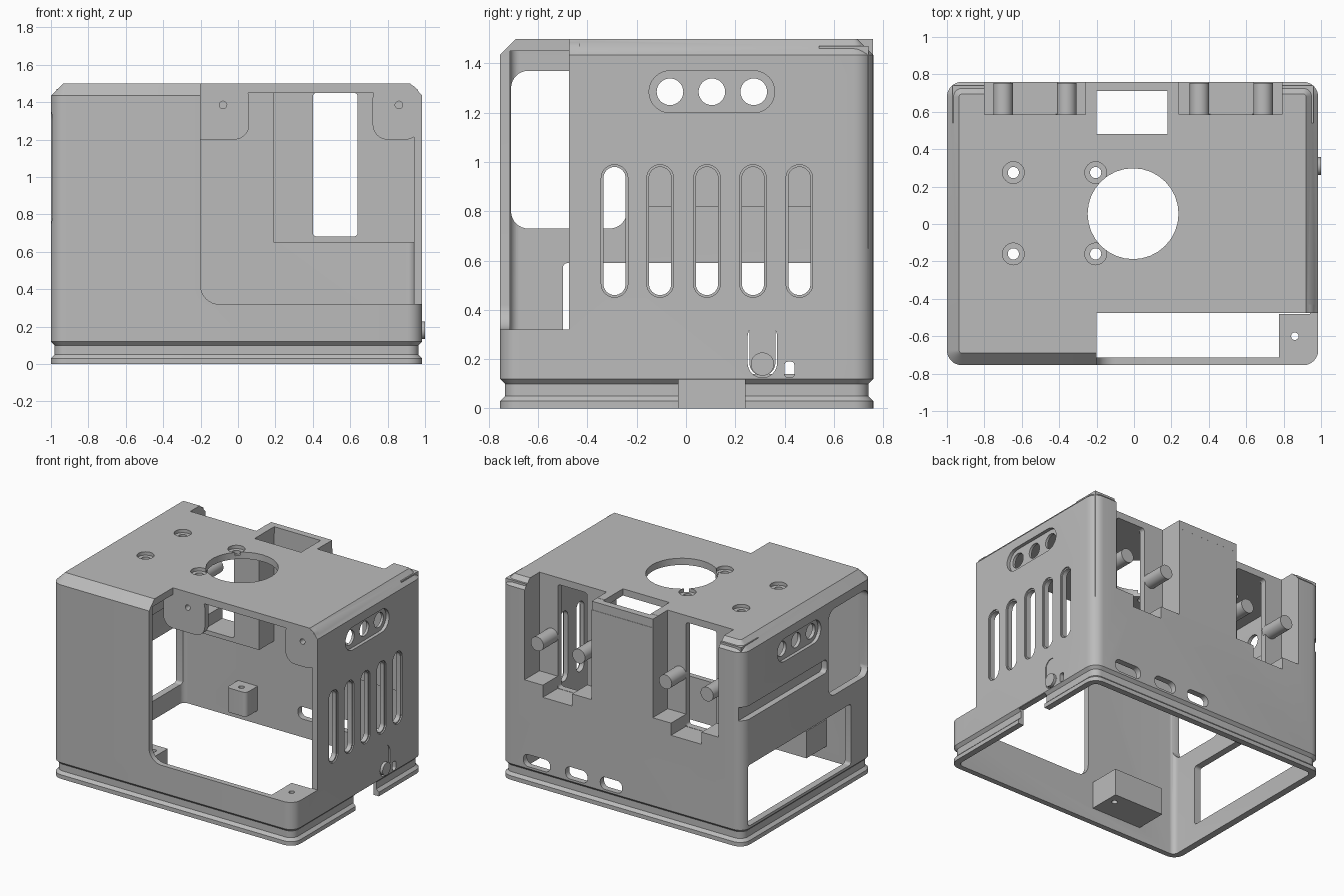
import bpy, bmesh, math
from mathutils import Vector

if "Cube" in bpy.data.objects:
    bpy.data.objects.remove(bpy.data.objects["Cube"], do_unlink=True)

grey = bpy.data.materials.new("plain_grey")
grey.use_nodes = True
grey.diffuse_color = (0.5, 0.5, 0.5, 1)
grey.node_tree.nodes["Principled BSDF"].inputs["Base Color"].default_value = (0.5, 0.5, 0.5, 1)


def outline(u0, u1, v0, v1, r, steps=8):
    """Rounded rectangle as a counter-clockwise list of points."""
    if r <= 0:
        return [(u0, v0), (u1, v0), (u1, v1), (u0, v1)]
    pts = []
    corners = [(u1 - r, v1 - r), (u0 + r, v1 - r), (u0 + r, v0 + r), (u1 - r, v0 + r)]
    for i, (cu, cv) in enumerate(corners):
        for k in range(steps + 1):
            a = math.pi / 2 * (i + k / steps)
            pts.append((cu + r * math.cos(a), cv + r * math.sin(a)))
    return pts


def loft(name, rings):
    """Closed solid through rings that have equal point counts."""
    bm = bmesh.new()
    loops = [[bm.verts.new(p) for p in ring] for ring in rings]
    n = len(loops[0])
    for a, b in zip(loops, loops[1:]):
        for i in range(n):
            j = (i + 1) % n
            bm.faces.new((a[i], a[j], b[j], b[i]))
    bm.faces.new(loops[0])
    bm.faces.new(loops[-1])
    bmesh.ops.remove_doubles(bm, verts=bm.verts, dist=0.0001)
    bmesh.ops.recalc_face_normals(bm, faces=bm.faces)
    mesh = bpy.data.meshes.new(name)
    bm.to_mesh(mesh)
    bm.free()
    mesh.materials.append(grey)
    ob = bpy.data.objects.new(name, mesh)
    bpy.context.collection.objects.link(ob)
    return ob


def prism(axis, u, v, depth, r=0, name="tool"):
    """Rounded bar along an axis; u and v are the other two axes in order."""
    def place(p, d):
        return {"x": (d, *p), "y": (p[0], d, p[1]), "z": (*p, d)}[axis]
    pts = outline(*u, *v, r)
    return loft(name, [[place(p, d) for p in pts] for d in depth])


def disc(axis, cu, cv, r, depth, name="tool"):
    return prism(axis, (cu - r, cu + r), (cv - r, cv + r), depth, r, name)


def combine(tool, operation):
    mod = housing.modifiers.new("bool", "BOOLEAN")
    mod.operation = operation
    mod.solver = "EXACT"
    mod.object = tool
    bpy.context.view_layer.objects.active = housing
    bpy.ops.object.modifier_apply(modifier=mod.name)
    bpy.data.objects.remove(tool, do_unlink=True)


def cut(tool):
    combine(tool, "DIFFERENCE")


def add(tool):
    combine(tool, "UNION")


# Outer body with a grooved foot and a chamfered top
L, R, F, B = -1.0, 0.985, -0.755, 0.76
levels = [(0, 0), (0, 0.03), (0.02, 0.05), (0.02, 0.1), (0, 0.12), (0, 1.435), (0.065, 1.5)]
housing = loft("housing", [[(x, y, z) for x, y in
                            outline(L + i, R - i, F + i, B - i, 0.08 - i)] for i, z in levels])
# Full-height block in the middle of the back, then the hollow inside
add(prism("z", (-0.26, 0.24), (0.5, 0.759), (1.2, 1.499)))
cut(prism("z", (-0.95, 0.94), (-0.715, 0.715), (-0.1, 1.45), 0.04))

# Rear pockets: inner casing, upper notch, lower step and window
for x0, x1, n0, n1, w0, w1 in [(0.19, 0.96, 0.24, 0.79, 0.4, 0.64),
                               (-0.97, -0.205, -0.8, -0.26, -0.66, -0.41)]:
    add(prism("z", (x0, x1), (0.54, 0.74), (0.65, 1.47)))
    cut(prism("z", (n0, n1), (0.585, 0.9), (0.77, 1.7)))
    cut(prism("z", (w0, w1), (0.587, 0.9), (0.68, 1.0)))
    cut(prism("y", (w0, w1), (0.682, 1.45), (0.4, 0.9), 0.02))
cut(prism("z", (-0.2, 0.18), (0.48, 0.71), (1.3, 1.7)))

# Front corner opening, with rounded lower corner
cut(prism("y", (-0.2, 1.4), (0.32, 1.9), (-1, -0.475), 0.1))
# Mounting tabs in the upper corners of the opening
for x0, x1, hole in [(-0.28, 0.06, -0.08), (0.72, 0.975, 0.86)]:
    add(prism("y", (x0, x1), (1.2, 1.499), (-0.474, -0.43), 0.08))
    cut(disc("y", hole, 1.385, 0.02, (-0.6, -0.4)))
# Ledge and fixing blocks inside
add(prism("z", (0.775, 0.96), (-0.73, -0.48), (0.2, 0.319)))
cut(disc("z", 0.86, -0.6, 0.02, (0.15, 0.4)))
add(prism("z", (-0.65, -0.24), (-0.73, -0.48), (0.1, 0.3)))
cut(disc("z", -0.3, -0.56, 0.02, (0.05, 0.4)))
add(prism("z", (-0.5, -0.34), (0.58, 0.74), (0.1, 0.28), 0.03))
cut(disc("z", -0.42, 0.64, 0.02, (0.2, 0.4)))

# Top: round opening and counterbored screw holes
cut(disc("z", -0.005, 0.055, 0.243, (1.3, 1.7)))
for x in (-0.645, -0.205):
    for y in (0.275, -0.16):
        cut(disc("z", x, y, 0.03, (1.4, 1.7)))
        cut(disc("z", x, y, 0.058, (1.475, 1.7)))

# Left-over side wall at -x: window, lower opening, rail with outer groove
add(prism("x", (-0.23, 0.73), (0.82, 1.1), (-0.97, -0.9)))
cut(prism("x", (-0.71, -0.24), (0.73, 1.37), (-1.2, -0.88), 0.07))
cut(prism("x", (-0.5, 0.7), (0.14, 0.59), (-1.2, -0.92), 0.02))
cut(prism("x", (-0.22, 0.9), (0.93, 1.03), (-1.2, -0.955), 0.03))

# Recessed port rows on both sides
for inner, outer, skin in [(0.96, 1.2, 0.8), (-0.975, -1.2, -0.8)]:
    cut(prism("x", (-0.15, 0.36), (1.2, 1.37), (inner, outer), 0.085))
    for y in (-0.065, 0.105, 0.275):
        cut(disc("x", y, 1.285, 0.054, (skin, outer)))

# Vent slots with a stepped rim
for y in (-0.29, -0.105, 0.085, 0.272, 0.46):
    cut(prism("x", (y - 0.045, y + 0.045), (0.46, 0.98), (0.8, 1.2), 0.045))
    cut(prism("x", (y - 0.054, y + 0.054), (0.451, 0.989), (0.975, 1.2), 0.054))

# Sprung button tongue, indicator hole and gap in the foot
cut(prism("x", (0.25, 0.37), (0.125, 0.35), (0.9, 1.2), 0.06))
add(prism("x", (0.257, 0.363), (0.133, 0.42), (0.945, 0.98), 0.053))
cut(prism("x", (0.4, 0.44), (0.125, 0.19), (0.9, 1.2), 0.015))
cut(prism("x", (-0.03, 0.24), (-0.1, 0.117), (0.9, 1.2)))

# Oval cable slots low on the back
for x, w in [(0.69, 0.11), (0.365, 0.09), (0.08, 0.09)]:
    cut(prism("y", (x - w, x + w), (0.135, 0.225), (0.6, 0.9), 0.04))

parts = [housing, disc("x", 0.31, 0.18, 0.047, (0.96, 1.0), "button")]
# Pins in the rear pockets
for i, x in enumerate((-0.7, -0.36, 0.35, 0.69)):
    parts.append(disc("y", x, 1.06, 0.052, (0.56, 0.755), f"rear_pin_{i + 1}"))

for ob in bpy.context.selected_objects:
    ob.select_set(False)
for ob in parts:
    ob.select_set(True)
bpy.context.view_layer.objects.active = housing
bpy.ops.object.shade_smooth_by_angle(angle=math.radians(30))
